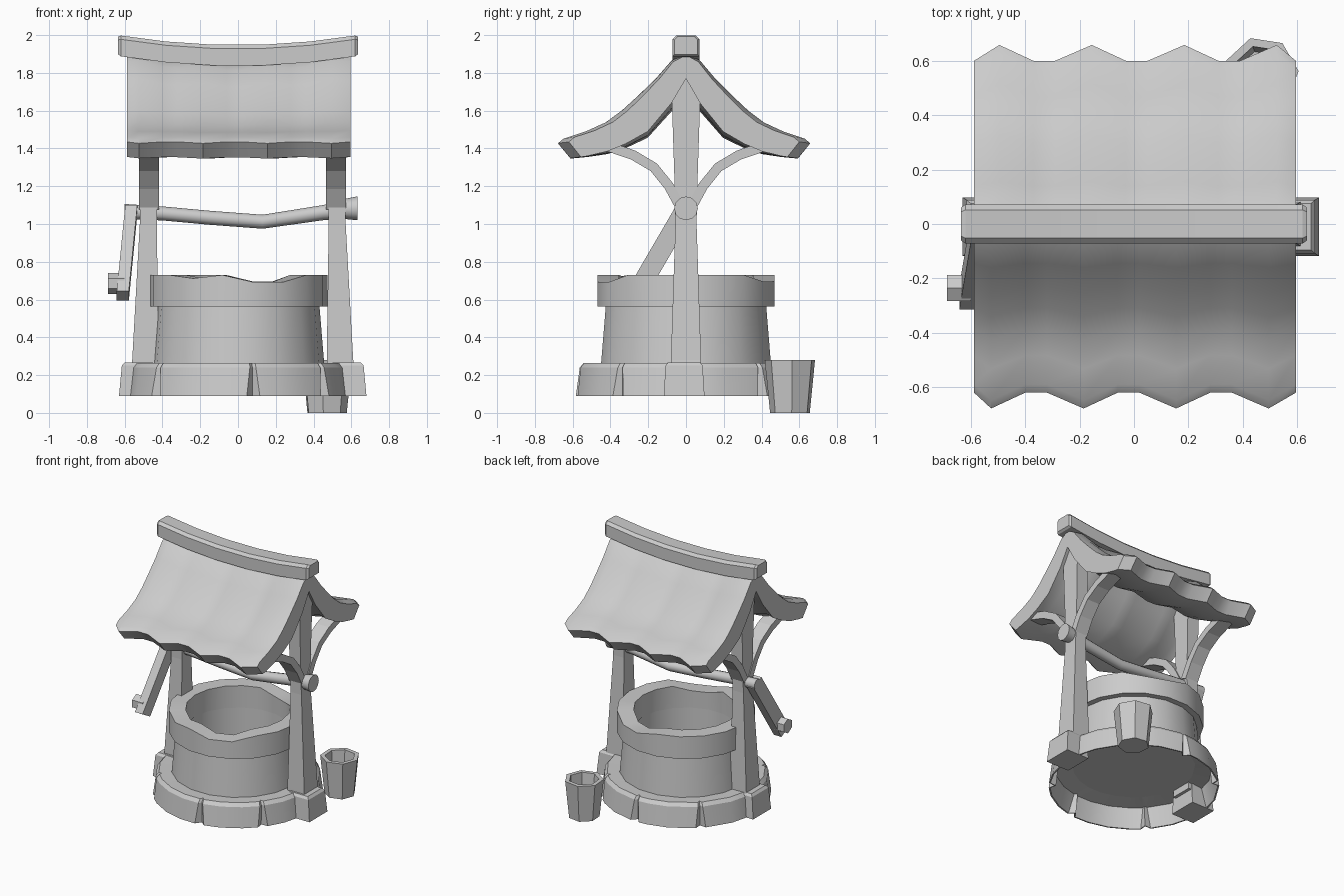
import bpy, bmesh
from math import sin, cos, pi, radians
from mathutils import Vector

if "Cube" in bpy.data.objects:
    bpy.data.objects.remove(bpy.data.objects["Cube"])


def loft(name, rings, loop=False, caps=True, smooth=35):
    """Skin a list of closed rings of points into one mesh."""
    bm = bmesh.new()
    vs = [[bm.verts.new(p) for p in r] for r in rings]
    n = len(rings[0])
    for k in range(len(vs) if loop else len(vs) - 1):
        a, b = vs[k], vs[(k + 1) % len(vs)]
        for i in range(n):
            j = (i + 1) % n
            bm.faces.new((a[i], a[j], b[j], b[i]))
    if caps and not loop:
        bm.faces.new(vs[0])
        bm.faces.new(vs[-1])
    bmesh.ops.recalc_face_normals(bm, faces=bm.faces)
    me = bpy.data.meshes.new(name)
    bm.to_mesh(me)
    bm.free()
    ob = bpy.data.objects.new(name, me)
    bpy.context.collection.objects.link(ob)
    if smooth:
        bpy.ops.object.select_all(action='DESELECT')
        ob.select_set(True)
        bpy.context.view_layer.objects.active = ob
        bpy.ops.object.shade_smooth_by_angle(angle=radians(smooth))
    return ob


def circle(r, z, n, cx=0, cy=0, off=0):
    return [(cx + r * cos(2 * pi * (i + off) / n), cy + r * sin(2 * pi * (i + off) / n), z)
            for i in range(n)]


def rect(cx, cy, hx, hy, z):
    return [(cx - hx, cy - hy, z), (cx + hx, cy - hy, z), (cx + hx, cy + hy, z), (cx - hx, cy + hy, z)]


# Stone base ring, with wedge cracks that widen towards the ground
cracks = [-138, -82, -38, 44, 88, 135]
spokes = []   # angle, crack side (-1, 0, 1) or None
for a in range(-172, 188, 15):
    if all(abs(a - c) > 8 for c in cracks):
        spokes.append((a, None))
for c in cracks:
    spokes += [(c + s * 1.2, s) for s in (-1, 0, 1)]
spokes.sort()
rings = []
for r, z, w in [(.585, .09, 1), (.566, .24, .2), (.545, .265, .15), (.42, .262, 0),
                (.42, .25, 0), (.54, .235, .15), (.575, .09, 1)]:
    ring = []
    for a, s in spokes:
        rr = r
        if s == 0 and w:
            rr -= .04 if w == 1 else .02
        t = radians(a + (s * 2.2 * w if s else 0))
        ring.append((rr * cos(t), rr * sin(t), z))
    rings.append(ring)
loft("stone_base", rings, loop=True, smooth=25)

# Well wall, floor and chipped rim
N = 18
loft("well_wall", [circle(.457, .255, N), circle(.430, .58, N), circle(.37, .58, N),
                   circle(.37, .255, N)], loop=True)
loft("well_floor", [circle(.43, .25, N), circle(.43, .262, N)])


def chip(p):
    for ang, low in ((-72, .692), (75, .695), (-122, .712)):
        d = (Vector(p[:2]).normalized() - Vector((cos(radians(ang)), sin(radians(ang))))).length
        if d < .3:
            return (p[0], p[1], low)
    return p


loft("well_rim", [circle(.475, .562, N), [chip(p) for p in circle(.475, .73, N)],
                  [chip(p) for p in circle(.36, .73, N)], circle(.365, .562, N)], loop=True)

# Posts, feet and curved braces on both sides
CX = .025
brace = [(.03, 1.09), (.09, 1.20), (.17, 1.30), (.28, 1.365), (.44, 1.42)]
for s, side in ((-1, "left"), (1, "right")):
    loft(side + "_post", [rect(CX + s * c, 0, hx, hy, z) for c, hx, hy, z in
         [(.52, .075, .082, .2), (.515, .07, .08, .28), (.5, .045, .056, 1.0), (.495, .045, .06, 1.2),
          (.495, .05, .075, 1.66), (.495, .05, .03, 1.80)]], smooth=0)
    loft(side + "_foot", [rect(CX + s * c, -.01, hx, hy, z) for c, hx, hy, z in
         [(.56, .095, .108, .09), (.555, .085, .098, .25), (.55, .075, .085, .268)]], smooth=0)
    for f, end in ((-1, "front"), (1, "back")):
        rings = []
        for i, p in enumerate(brace):
            t = Vector(brace[min(i + 1, 4)]) - Vector(brace[max(i - 1, 0)])
            n = Vector((-t.y, t.x)).normalized() * .026
            x0, x1 = CX + s * .495 - .053, CX + s * .495 + .053
            u, v = Vector(p) + n, Vector(p) - n
            rings.append([(x0, f * u.x, u.y), (x1, f * u.x, u.y), (x1, f * v.x, v.y), (x0, f * v.x, v.y)])
        loft(f"{side}_{end}_brace", rings, smooth=0)

# Roof: thick curved profile carried along x, with a scalloped eave and sagging ridge
top = [(.07, 1.86), (.15, 1.765), (.24, 1.675), (.32, 1.60), (.40, 1.54), (.50, 1.495), (.61, 1.46)]
low = [(.64, 1.435), (.575, 1.355), (.54, 1.36), (.43, 1.385), (.33, 1.425), (.21, 1.49), (.08, 1.64)]
half = top + low
profile = [(0, 1.895)] + half + [(0, 1.77)] + [(-y, z) for y, z in reversed(half)]
xs = [(-.588, 0)]
for p in (-.51, -.17, .17, .51):
    xs += [(p, 1), (p + .125, 0), (p + .205, 0)]
xs = xs[:-2] + [(.595, 0)]
rings = []
for x, w in xs:
    ring = []
    for y, z in profile:
        f = min(1, abs(y) / .6)
        sy = 1 if y > 0 else -1
        inner = abs(x) < .58
        ring.append((x + (sy * .015 if inner else 0),
                     y + sy * f * (.058 * w - .030 - .01 * sy),
                     z + .024 * w * (1 - f) - .008 * w * f - .052 * (1 - (x / .6) ** 2) * (1 - f)))
    rings.append(ring)
loft("roof", rings, smooth=40)

# Sagging chamfered ridge beam
rings = []
for x in (-.635, -.62, -.38, -.13, .13, .38, .62, .635):
    k = .85 if abs(x) > .63 else 1
    c = 1.945 - .053 * (1 - (x / .635) ** 2)
    sec = [(-.072, -.055), (.072, -.055), (.072, .035), (.052, .055), (-.052, .055), (-.072, .035)]
    rings.append([(x, y * k, c + z * k) for y, z in sec])
loft("ridge_beam", rings, smooth=20)

# Bent axle log with a thick end
rings = []
for x, z, r in [(-.6, 1.066, .04), (-.4, 1.056, .037), (-.15, 1.033, .037), (.13, 1.012, .037),
                (.45, 1.06, .04), (.57, 1.08, .054), (.632, 1.083, .063)]:
    rings.append([(x, r * cos(2 * pi * i / 12), z + r * sin(2 * pi * i / 12)) for i in range(12)])
loft("axle", rings)

# Crank arm and handle
rings = []
for x, y, z in [(-.565, -.005, 1.075), (-.61, -.27, .62)]:
    dy, dz = .045, -.026
    rings.append([(x - .032, y - dy, z - dz), (x + .032, y - dy, z - dz),
                  (x + .032, y + dy, z + dz), (x - .032, y + dy, z + dz)])
loft("crank_arm", rings, smooth=0)
loft("crank_handle", [[(x, -.235 + .055 * cos(pi * (i + .5) / 3), .685 + .055 * sin(pi * (i + .5) / 3))
                       for i in range(6)] for x in (-.688, -.6)], smooth=0)

# Hollow seven-sided bucket standing beside the well
B = dict(n=7, cx=.468, cy=.552, off=.08)
loft("bucket", [circle(.108, 0, **B), circle(.137, .28, **B), circle(.105, .28, **B),
                circle(.085, .04, **B)], smooth=0)
